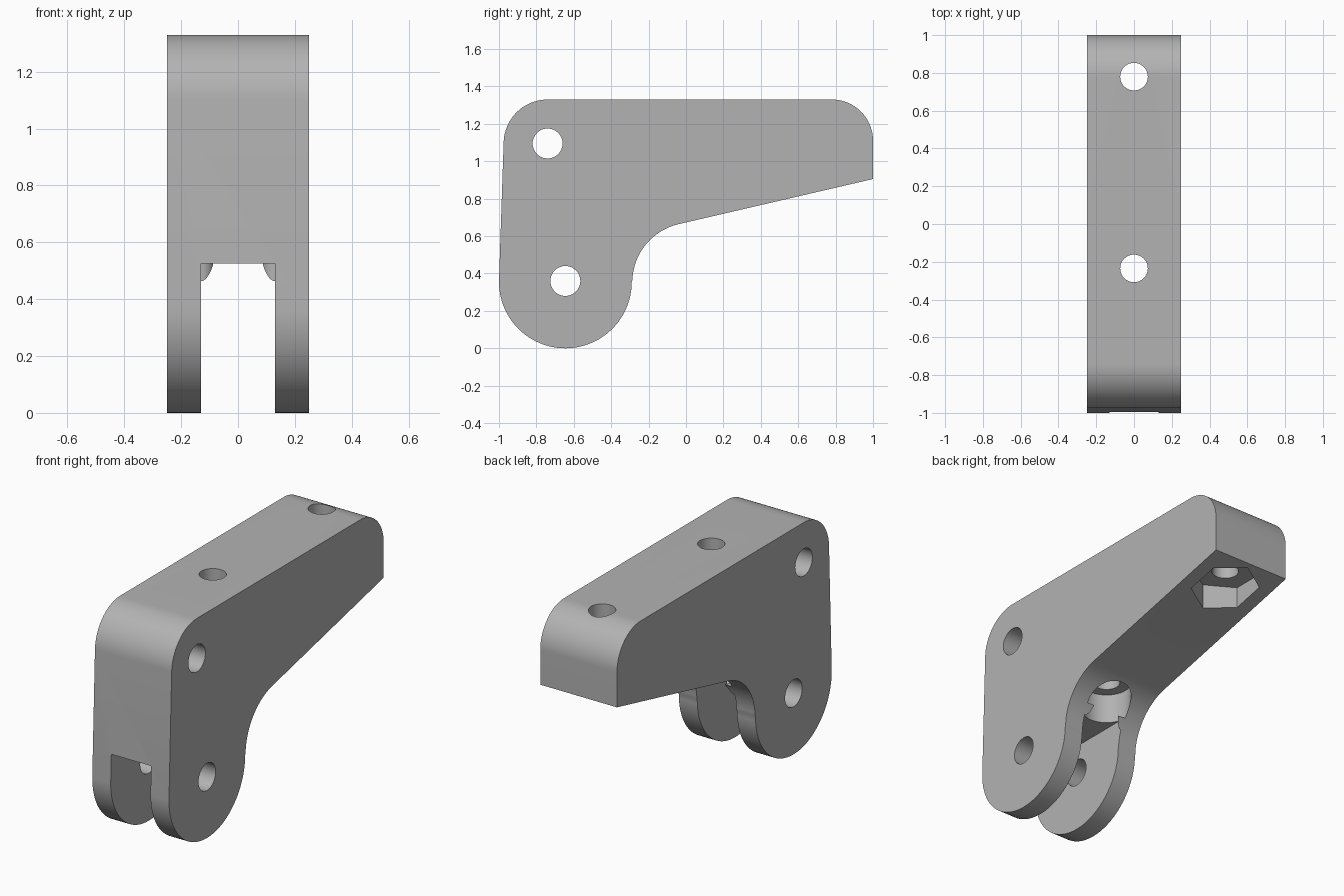
import bpy, bmesh
from math import cos, sin, radians, pi
from mathutils import Matrix, Vector

cube = bpy.data.objects.get("Cube")
if cube:
    bpy.data.objects.remove(cube, do_unlink=True)

grey = bpy.data.materials.new("plain_grey")
grey.use_nodes = True
grey.diffuse_color = (0.45, 0.45, 0.45, 1)
grey.node_tree.nodes["Principled BSDF"].inputs["Base Color"].default_value = grey.diffuse_color


def arc(cx, cy, r, start, end, steps=24):
    angles = [radians(start + (end - start) * i / steps) for i in range(steps + 1)]
    return [(cx + r * cos(a), cy + r * sin(a)) for a in angles]


def prism(name, outline, low, high, axis="Z"):
    """Extrude an outline along z (outline is x, y) or along x (outline is y, z)."""
    place = (lambda p: (p[0], p[1], low)) if axis == "Z" else (lambda p: (low, p[0], p[1]))
    bm = bmesh.new()
    face = bm.faces.new([bm.verts.new(place(p)) for p in outline])
    grown = bmesh.ops.extrude_face_region(bm, geom=[face])["geom"]
    shift = Vector((0, 0, high - low)) if axis == "Z" else Vector((high - low, 0, 0))
    bmesh.ops.translate(bm, vec=shift, verts=[v for v in grown if isinstance(v, bmesh.types.BMVert)])
    bmesh.ops.recalc_face_normals(bm, faces=bm.faces)
    mesh = bpy.data.meshes.new(name)
    bm.to_mesh(mesh)
    bm.free()
    obj = bpy.data.objects.new(name, mesh)
    bpy.context.collection.objects.link(obj)
    mesh.materials.append(grey)
    return obj


def circle(cx, cy, r, sides=48, turn=0):
    return arc(cx, cy, r, turn, turn + 360, sides)[:-1]


# Side profile: round foot, inner fillet, sloping underside, rounded top corners
profile = (arc(-0.645, 0.355, 0.355, 180, 360, 48)
           + arc(0.033, 0.352, 0.32, 178, 103.3)
           + [(1, 0.905)]
           + arc(0.78, 1.11, 0.22, 0, 90)
           + arc(-0.74, 1.095, 0.235, 90, 178))
body = prism("bracket_body", profile, -0.25, 0.25, "X")

# Fork slot: narrows through rounded shoulders towards the back
half = [(0.13, -1.1)] + arc(0.13, -0.222, 0.045, 270, 180, 12) + [(0.085, -0.1)]
slot = half + [(-x, y) for x, y in reversed(half)]
cutters = [prism("fork_slot", slot, -0.1, 0.525)]

# Cross holes for the pins
for y, z in ((-0.74, 1.095), (-0.645, 0.36)):
    cutters.append(prism("pin_hole", circle(y, z, 0.08), -0.4, 0.4, "X"))

# Vertical bolt holes, with a round recess and a hexagonal nut pocket below
for y in (-0.235, 0.78):
    cutters.append(prism("bolt_hole", circle(0, y, 0.073), 0.3, 1.5))
cutters.append(prism("round_recess", circle(0, -0.235, 0.135), 0.525, 0.7))
cutters.append(prism("nut_pocket", circle(0, 0.78, 0.19, 6, 90), 0.5, 0.957))

bpy.context.view_layer.objects.active = body
for cutter in cutters:
    cutter.hide_render = True
    cut = body.modifiers.new(cutter.name, "BOOLEAN")
    cut.operation = "DIFFERENCE"
    cut.solver = "EXACT"
    cut.object = cutter
    bpy.ops.object.modifier_apply(modifier=cut.name)
    bpy.data.objects.remove(cutter, do_unlink=True)

# Smooth curved walls, crisp edges
bpy.ops.object.select_all(action="DESELECT")
body.select_set(True)
bpy.ops.object.shade_smooth_by_angle(angle=radians(30))
